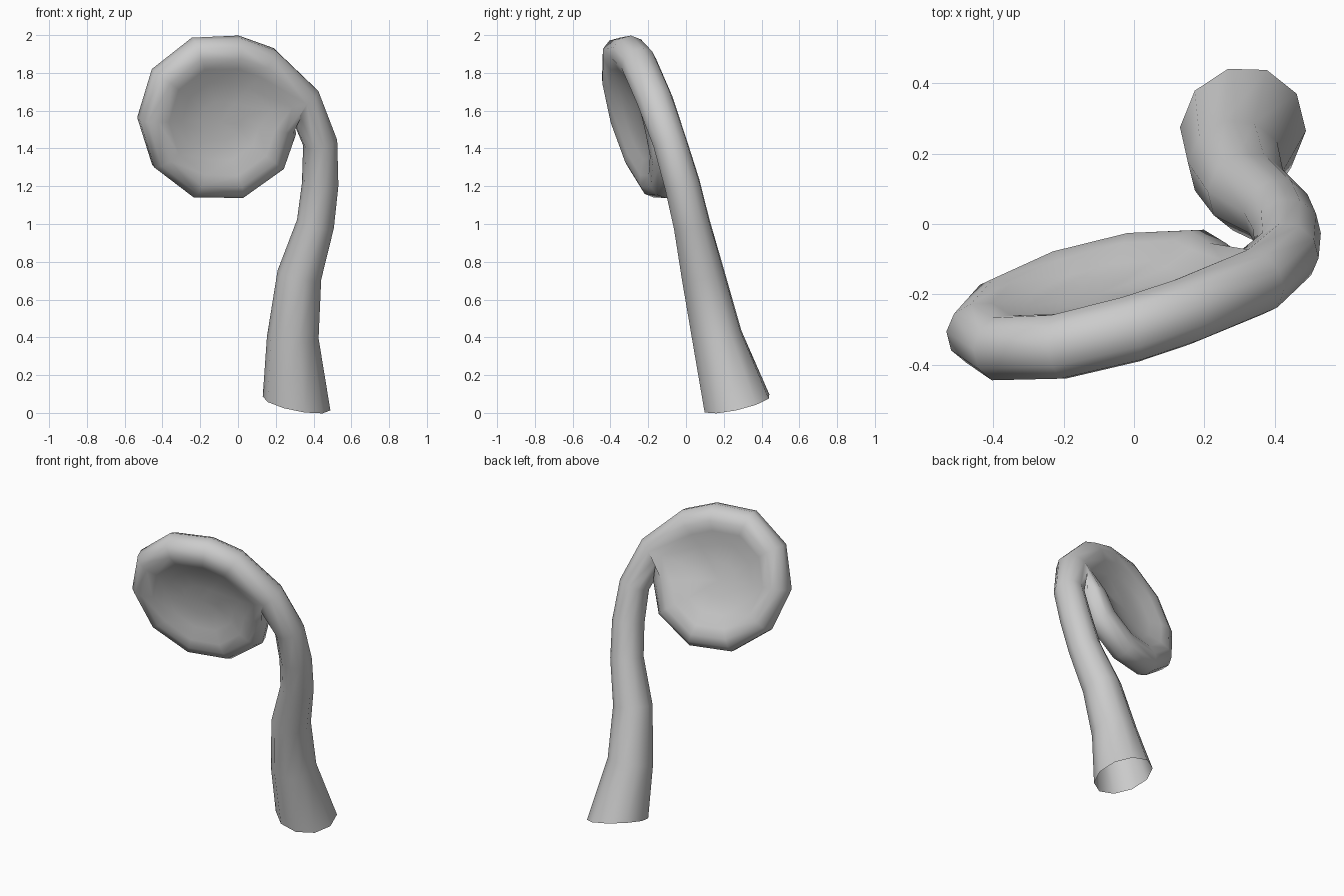
import bpy, bmesh, math
from mathutils import Vector

if "Cube" in bpy.data.objects:
    bpy.data.objects.remove(bpy.data.objects["Cube"])

grey = bpy.data.materials.new("plain_grey")
grey.use_nodes = True
grey.diffuse_color = (0.6, 0.6, 0.6, 1)
grey.node_tree.nodes["Principled BSDF"].inputs["Base Color"].default_value = (0.6, 0.6, 0.6, 1)

SIDES = 10
HALF = SIDES // 2
NORMAL = Vector((0.25, -1, -0.28)).normalized()   # front of the tilted disc


def on_disc(x, z):
    return Vector((x, 0.235 + 0.25 * x - 0.28 * z, z))


def bridge(bm, a, b, count):
    for i in range(count):
        j = (i + 1) % len(a)
        bm.faces.new((a[i], a[j], b[j], b[i]))


# Path of the stem, as (centre, radius), from the flared foot upwards
path = [(Vector(p[:3]), p[3]) for p in (
    (0.31, 0.27, 0.05, 0.183), (0.29, 0.165, 0.40, 0.137), (0.325, 0.09, 0.73, 0.118),
    (0.41, 0.03, 1.0, 0.1), (0.435, -0.02, 1.21, 0.097), (0.435, -0.085, 1.43, 0.092),
    (0.345, -0.165, 1.655, 0.097), (0.14, -0.25, 1.85, 0.097))]
rim_start = len(path) - 2

# The stem curls on into a ring that closes against itself
for k in range(8):
    a = math.radians(74 + 35.5 * k)
    rad = 0.098 - 0.002 * k
    path.append((on_disc(-0.1 + (0.434 - rad) * math.cos(a),
                         1.565 + (0.447 - rad) * math.sin(a)), rad))
path.append((on_disc(0.235, 1.505), 0.078))

# Sweep a round section along the path; side 0 is the front crown, HALF the back
bm = bmesh.new()
rows = []
for i, (c, r) in enumerate(path):
    before, after = path[max(i - 1, 0)][0], path[min(i + 1, len(path) - 1)][0]
    t = (after - before).normalized()
    if i == 0:
        t = Vector((0.2, -0.23, 1)).normalized()
    u = (NORMAL - t * NORMAL.dot(t)).normalized()
    v = t.cross(u)
    rows.append([bm.verts.new(c + r * (u * math.cos(w) + v * math.sin(w)))
                 for w in (2 * math.pi * s / SIDES for s in range(SIDES))])

# Stem is a full tube open at the foot; the ring keeps only its outer half
for i in range(len(rows) - 1):
    bridge(bm, rows[i], rows[i + 1], SIDES if i < rim_start else HALF)

# Where the curl meets the stem, its outer half joins the stem's inner half
rim = rows[rim_start:]
stem_inner = [rim[0][-s % SIDES] for s in range(SIDES)]
bridge(bm, rim[-1], stem_inner, HALF)

# Drop section points left unused inside the ring
bmesh.ops.delete(bm, geom=[v for v in bm.verts if not v.link_faces], context='VERTS')

# Dish: front and back skins run from the ring crowns towards the middle
middle = on_disc(-0.1, 1.55)
centres = [c for c, r in path[rim_start:]]
for crown, side in ((0, 1), (HALF, -1)):
    loop = [row[crown] for row in rim]
    for inward, lift in ((0.17, 0.077), (0.4, 0.045), (0.7, 0.03)):
        inner = [bm.verts.new(c.lerp(middle, inward) + NORMAL * side * lift) for c in centres]
        bridge(bm, loop, inner, len(loop))
        loop = inner
    hub = bm.verts.new(middle + NORMAL * side * 0.025)
    for i in range(len(loop)):
        bm.faces.new((loop[i], loop[(i + 1) % len(loop)], hub))

bmesh.ops.recalc_face_normals(bm, faces=bm.faces)
mesh = bpy.data.meshes.new("curled_stem_with_dish")
bm.to_mesh(mesh)
bm.free()
mesh.materials.append(grey)
stem = bpy.data.objects.new("curled_stem_with_dish", mesh)
bpy.context.collection.objects.link(stem)
bpy.ops.object.select_all(action='DESELECT')
stem.select_set(True)
bpy.context.view_layer.objects.active = stem
bpy.ops.object.shade_smooth_by_angle(angle=math.radians(80))
